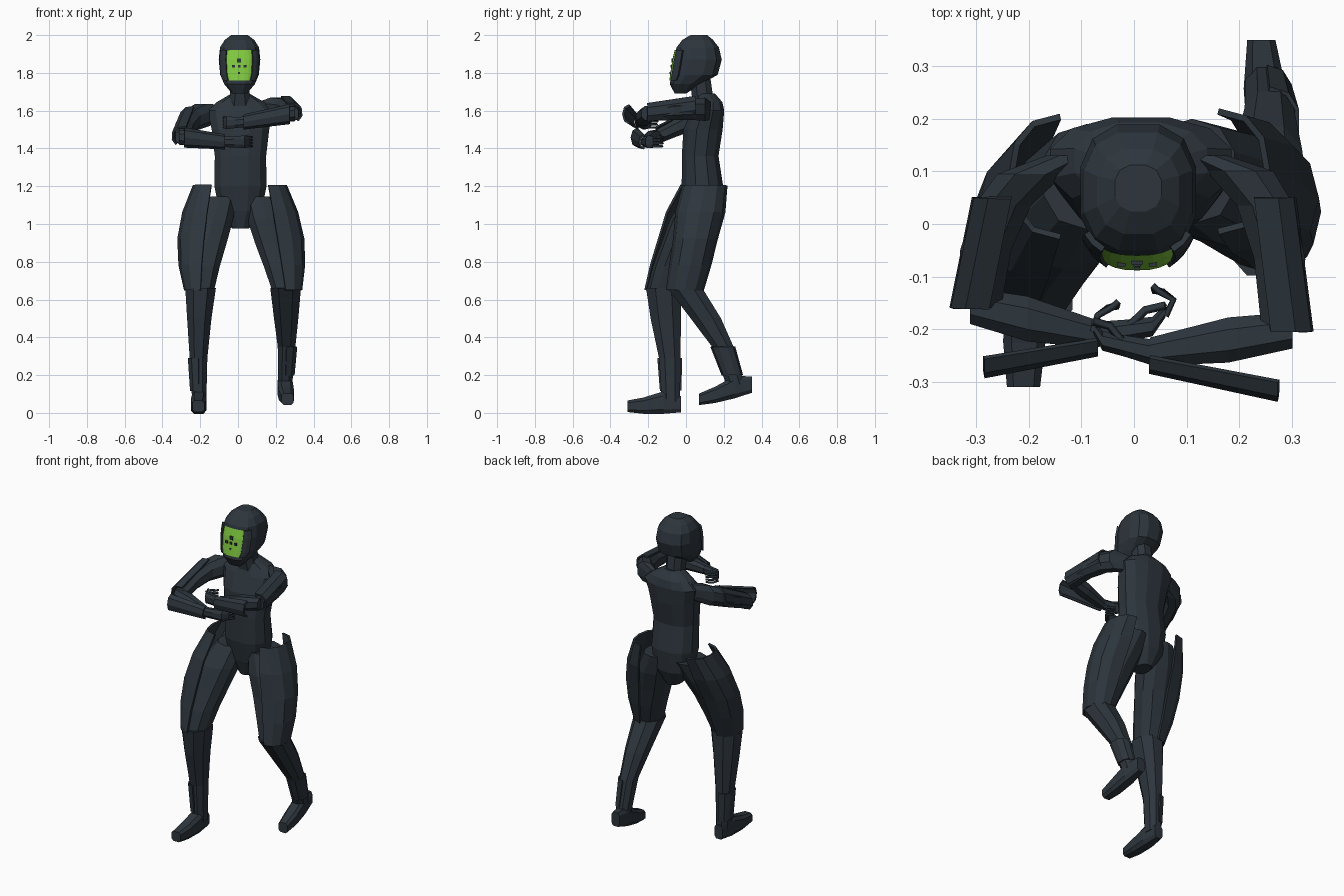
import bpy, bmesh, math
from mathutils import Vector

if "Cube" in bpy.data.objects:
    bpy.data.objects.remove(bpy.data.objects["Cube"])

X, Y, Z = Vector((1, 0, 0)), Vector((0, 1, 0)), Vector((0, 0, 1))


def material(name, rgb):
    m = bpy.data.materials.new(name)
    m.diffuse_color = (*rgb, 1)
    m.use_nodes = True
    m.node_tree.nodes["Principled BSDF"].inputs["Base Color"].default_value = m.diffuse_color
    return m


DARK = material("dark slate", (0.026, 0.036, 0.046))
GREEN = material("visor green", (0.22, 0.60, 0.05))


def spow(c, p):
    return math.copysign(abs(c) ** (2 / p), c)


def loft(name, centers, ru, rv, u=X, v=Y, n=8, p=2.3, arc=None, thick=0.0, mat=DARK):
    """Join rounded rings along centres; arc (degrees) gives an open shell."""
    bm = bmesh.new()
    rings = []
    for c, a, b in zip(centers, ru, rv):
        if arc:
            angs = [math.radians(arc[0] + (arc[1] - arc[0]) * k / n) for k in range(n + 1)]
        else:
            angs = [(k + 0.5) * math.tau / n for k in range(n)]
        rings.append([bm.verts.new(c + u * (a * spow(math.cos(t), p)) + v * (b * spow(math.sin(t), p)))
                      for t in angs])
    for r0, r1 in zip(rings, rings[1:]):
        for k in range(n):
            j = k + 1 if arc else (k + 1) % n
            bm.faces.new((r0[k], r0[j], r1[j], r1[k]))
    if not arc:
        bm.faces.new(rings[0])
        bm.faces.new(rings[-1])
    bmesh.ops.recalc_face_normals(bm, faces=bm.faces)
    me = bpy.data.meshes.new(name)
    bm.to_mesh(me)
    bm.free()
    me.materials.append(mat)
    ob = bpy.data.objects.new(name, me)
    bpy.context.collection.objects.link(ob)
    if thick:
        s = ob.modifiers.new("thickness", "SOLIDIFY")
        s.thickness, s.offset = thick, 0
    return ob


def bend(a, b, c, count=5):
    """Points on the parabola through three joints."""
    ts = [k / (count - 1) for k in range(count)]
    return [a * ((1 - t) * (1 - 2 * t)) + b * (4 * t * (1 - t)) + c * (t * (2 * t - 1)) for t in ts]


def rod(name, pts, r):
    cu = bpy.data.curves.new(name, "CURVE")
    cu.dimensions, cu.bevel_depth, cu.bevel_resolution, cu.use_fill_caps = "3D", r, 0, True
    sp = cu.splines.new("POLY")
    sp.points.add(len(pts) - 1)
    for q, c in zip(sp.points, pts):
        q.co = (*c, 1)
    cu.materials.append(DARK)
    ob = bpy.data.objects.new(name, cu)
    bpy.context.collection.objects.link(ob)


def stack(name, rows, cx, **kw):
    """Loft from rows of (z, y centre, x radius, y radius)."""
    return loft(name, [Vector((cx, r[1], r[0])) for r in rows],
                [r[2] for r in rows], [r[3] for r in rows], **kw)


# torso and neck
stack("torso", [(.975, .09, .045, .06), (1.07, .095, .115, .095), (1.2, .087, .142, .113), (1.36, .075, .14, .1),
                (1.5, .09, .157, .107), (1.6, .115, .178, .09), (1.645, .12, .13, .075), (1.69, .105, .05, .05)],
      .013, n=12)
stack("neck", [(1.62, .1, .07, .065), (1.69, .085, .055, .06), (1.78, .075, .055, .057)], .01)

# helmet
HEAD = [(1.69, -.03, .04, .03), (1.74, -.003, .083, .085), (1.79, .045, .105, .126), (1.87, .062, .113, .131),
        (1.935, .062, .106, .115), (1.975, .062, .08, .083), (2.0, .068, .045, .045)]
stack("helmet", HEAD, .008, n=12, p=2.6)


def head_ring(z, grow):
    for a, b in zip(HEAD, HEAD[1:]):
        if z <= b[0]:
            r = Vector(a).lerp(Vector(b), (z - a[0]) / (b[0] - a[0]))
            return (z, r[1], r[2] + grow, r[3] + grow)


# visor, its side frames and the marks on it
VISOR_Z = (1.76, 1.79, 1.87, 1.92)
stack("visor", [head_ring(z, .003) for z in VISOR_Z], .006, n=6, p=2.6, arc=(239, 301), mat=GREEN)
for mid in (227, 313):
    stack("visor_frame", [head_ring(z, .004) for z in VISOR_Z], .007, n=2, p=2.6,
          arc=(mid - 13, mid + 13), thick=.012)
for dx, z, w in [(0, 1.865, .015), (-.03, 1.835, .011), (.03, 1.835, .011), (0, 1.835, .01), (0, 1.8, .007)]:
    _, cy, _, ry = head_ring(z, .004)
    at = Vector((.006 + dx, cy - ry, z))
    loft("face_mark", [at - Y * .003, at + Y * .005], (w, w), (w, w), X, Z, n=4, p=2)


def leg(name, side, hip, thigh, knee, calf, ankle, sole, heel, toe):
    out = (90, 270) if side < 0 else (90, -90)
    path = bend(hip, thigh, knee)
    loft(name + "_thigh", path, (.085, .113, .112, .096, .075), (.1, .112, .1, .097, .087), n=10)
    flared = [c + X * side * .05 * (1 - k / 4) ** 2 + Z * .06 * (1 - k / 4) ** 1.5 for k, c in enumerate(path)]
    loft(name + "_thigh_guard", flared, (.093, .127, .136, .118, .082), (.114, .127, .113, .106, .095),
         n=6, arc=out, thick=.012)
    loft(name + "_shin", [knee + Z * .012, calf, ankle, sole], (.087, .069, .05, .04), (.098, .086, .061, .052))
    loft(name + "_ankle_guard", [ankle, ankle.lerp(sole, .75)], (.055, .046), (.062, .053), n=5, arc=out, thick=.008)
    instep = heel.lerp(toe, .33) + Z * .012
    loft(name + "_foot", [heel, instep, heel.lerp(toe, .7), toe],
         (.028, .042, .042, .033), (.045, .062, .045, .032), X, Z, p=3.5)


# front leg planted, rear leg pushing off
V = Vector
leg("front", -1, V((-.09, .09, 1.145)), V((-.167, -.03, .9)), V((-.198, -.12, .65)), V((-.205, -.107, .5)),
    V((-.209, -.086, .29)), V((-.205, -.08, .06)), V((-.205, -.027, .046)), V((-.21, -.31, .035)))
leg("rear", 1, V((.11, .1, 1.145)), V((.197, .05, .9)), V((.252, -.006, .65)), V((.255, .105, .5)),
    V((.257, .195, .35)), V((.25, .262, .15)), V((.242, .35, .15)), V((.262, .07, .072)))


def arm(name, arc, shoulder, mid, elbow, wrist, knuckles, tip):
    path = bend(shoulder, mid, elbow)
    loft(name + "_upper_arm", path, (.05, .068, .058, .052, .042), (.05, .066, .06, .052, .042), X, Z)
    loft(name + "_upper_arm_guard", [path[2] + Z * .012 + Y * .015, path[4] + Z * .005], (.055, .056), (.058, .05),
         X, Z, n=4, arc=arc, thick=.01)
    start = elbow + (elbow - wrist).normalized() * .02
    loft(name + "_forearm", [start, start.lerp(wrist, .45), wrist], (.037, .046, .029), (.04, .046, .03), Y, Z)
    loft(name + "_hand", [wrist, wrist.lerp(knuckles, .5), knuckles, tip],
         (.026, .022, .02, .013), (.03, .032, .036, .03), Y, Z)
    # flat guard standing off the forearm towards the elbow
    loft(name + "_forearm_guard", [wrist - Y * .006, elbow.lerp(wrist, .03) - Y * .088], (.03, .038), (.035, .048),
         Y, Z, n=4, arc=(95, 265), thick=.012)
    # curled fingers and thumb
    d = Vector((1 if tip.x > 0 else .6, .6, 0))
    back = Vector((-1 if tip.x > 0 else 1, .15, 0))
    for i in range(4):
        base = tip + Z * (.016 * i - .024)
        bent = base + d * .015 + Y * .012
        rod(name + "_finger", [base - Y * .01, bent, bent + back * (.02 + .003 * i) + Y * .012,
                               bent + back * .04 + Y * (.012 + .003 * i)], .0065)
    palm = wrist.lerp(knuckles, .5) + Z * .022
    rod(name + "_thumb", [palm, palm.lerp(tip, .5) + Y * .02 + Z * .008, tip + Y * .01 + Z * .032], .008)


# arms folded in front of the chest
arm("low", (75, 235), V((-.12, .13, 1.585)), V((-.25, .035, 1.55)), V((-.292, -.16, 1.458)),
    V((-.07, -.21, 1.435)), V((.035, -.195, 1.435)), V((.06, -.165, 1.435)))
arm("high", (110, -55), V((.13, .13, 1.6)), V((.25, .035, 1.607)), V((.282, -.205, 1.583)),
    V((.03, -.243, 1.54)), V((-.06, -.222, 1.535)), V((-.078, -.195, 1.535)))
